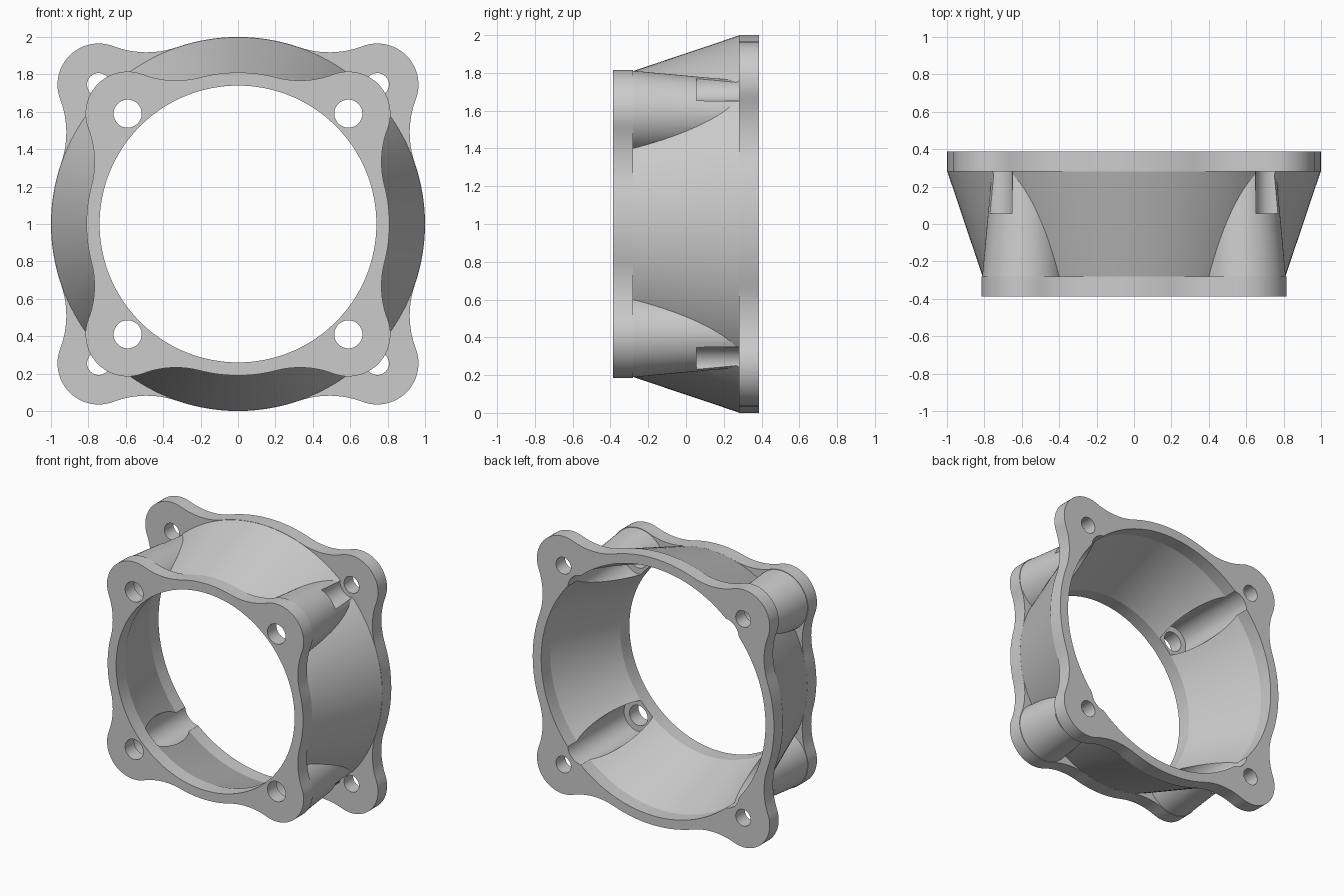
import bpy, bmesh
from math import sin, cos, pi, acos, atan2, radians, hypot

cube = bpy.data.objects.get("Cube")
if cube:
    bpy.data.objects.remove(cube, do_unlink=True)

MID_Z = 1.0
HALF_DEPTH, FLANGE_Y = 0.387, 0.28
FRONT_R, BACK_R = 0.81, 1.0          # outer ring radii
FRONT_BORE, BACK_BORE = 0.74, 0.93   # inner bore radii
FRONT_HOLE, BACK_HOLE = 0.59, 0.745  # hole offsets from the axis

grey = bpy.data.materials.new("light_grey")
grey.use_nodes = True
grey.diffuse_color = (0.6, 0.6, 0.6, 1)
grey.node_tree.nodes["Principled BSDF"].inputs["Base Color"].default_value = (0.6, 0.6, 0.6, 1)


def loft(name, rings):
    """Closed solid through rings of (y, [(x, z), ...])."""
    bm = bmesh.new()
    loops = [[bm.verts.new((x, y, z + MID_Z)) for x, z in pts] for y, pts in rings]
    n = len(loops[0])
    for a, b in zip(loops, loops[1:]):
        for i in range(n):
            j = (i + 1) % n
            bm.faces.new((a[i], a[j], b[j], b[i]))
    bm.faces.new(loops[0])
    bm.faces.new(loops[-1])
    bmesh.ops.recalc_face_normals(bm, faces=bm.faces)
    mesh = bpy.data.meshes.new(name)
    bm.to_mesh(mesh)
    bm.free()
    mesh.materials.append(grey)
    ob = bpy.data.objects.new(name, mesh)
    bpy.context.collection.objects.link(ob)
    return ob


def circle(r, x=0, z=0, n=48):
    return [(x + r * cos(2 * pi * i / n), z + r * sin(2 * pi * i / n)) for i in range(n)]


def turned(name, profile, x=0, z=0, n=48):
    return loft(name, [(y, circle(r, x, z, n)) for y, r in profile])


def arc(cx, cz, r, a0, a1, n):
    return [(cx + r * cos(a0 + (a1 - a0) * i / n), cz + r * sin(a0 + (a1 - a0) * i / n))
            for i in range(n + 1)]


def flange_outline(ring_r, hole, ear_r, fillet=0.5):
    """Ring with four round ears, joined by tangent concave fillets."""
    d, c = ring_r + fillet, hypot(hole, hole)
    a = pi / 4 - acos((d * d + c * c - (ear_r + fillet) ** 2) / (2 * d * c))
    fx, fz = d * cos(a), d * sin(a)
    ear = atan2(fz - hole, fx - hole)
    octant = arc(0, 0, ring_r, 0, a, 8)
    octant += arc(fx, fz, fillet, a + pi, ear + pi, 12)[1:]
    octant += arc(hole, hole, ear_r, ear, pi / 4, 12)[1:]
    quarter = octant + [(z, x) for x, z in octant[-2:0:-1]]
    points = []
    for _ in range(4):
        points += quarter
        quarter = [(-z, x) for x, z in quarter]
    return points


def combine(target, tool, operation):
    mod = target.modifiers.new(operation.lower(), 'BOOLEAN')
    mod.operation, mod.object, mod.solver = operation, tool, 'EXACT'
    bpy.context.view_layer.objects.active = target
    bpy.ops.object.modifier_apply(modifier=mod.name)
    bpy.data.objects.remove(tool, do_unlink=True)


def corners(offset):
    return [(sx * offset, sz * offset) for sx in (-1, 1) for sz in (-1, 1)]


# Tapered duct between the two flanges
duct = turned("fan_duct_adapter", [(-0.3, 0.803), (FLANGE_Y, 0.998), (0.3, 0.998)], n=128)

# Tapered bosses behind the front holes
for x, z in corners(FRONT_HOLE):
    combine(duct, turned("boss", [(-0.3, 0.223), (0.3, 0.168)], x, z, 64), 'UNION')

# Pockets giving access to the back holes
for x, z in corners(BACK_HOLE):
    combine(duct, turned("pocket", [(0.055, 0.095), (0.29, 0.095)], x, z), 'DIFFERENCE')

# Front and back flanges
front = flange_outline(FRONT_R, FRONT_HOLE, 0.225)
combine(duct, loft("front_flange", [(-HALF_DEPTH, front), (-FLANGE_Y, front)]), 'UNION')
back = flange_outline(BACK_R, BACK_HOLE, 0.22)
combine(duct, loft("back_flange", [(FLANGE_Y, back), (HALF_DEPTH, back)]), 'UNION')

# Flared bore
combine(duct, turned("bore", [(-0.5, FRONT_BORE), (-FLANGE_Y, FRONT_BORE),
                              (FLANGE_Y, BACK_BORE), (0.5, BACK_BORE)], n=128), 'DIFFERENCE')

# Front screw holes with wider tool channels running out of the back
for x, z in corners(FRONT_HOLE):
    combine(duct, turned("screw_channel", [(-0.5, 0.075), (-FLANGE_Y, 0.075),
                                           (-FLANGE_Y, 0.12), (0.5, 0.12)], x, z), 'DIFFERENCE')

# Back screw holes
for x, z in corners(BACK_HOLE):
    combine(duct, turned("back_hole", [(0.2, 0.062), (0.5, 0.062)], x, z), 'DIFFERENCE')

bpy.ops.object.select_all(action='DESELECT')
duct.select_set(True)
bpy.context.view_layer.objects.active = duct
bpy.ops.object.shade_smooth_by_angle(angle=radians(15))
